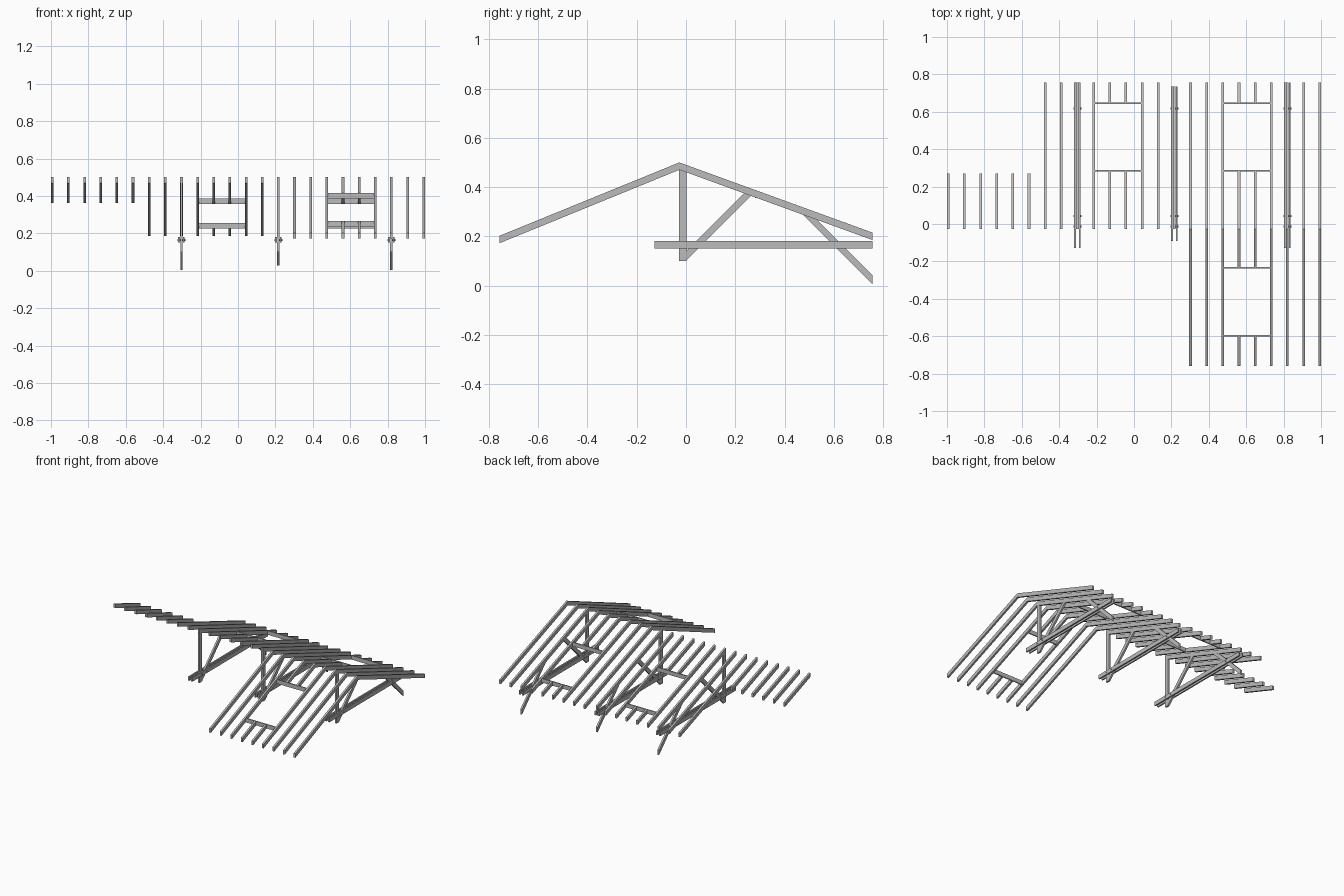
import bpy
import bmesh
import math

cube = bpy.data.objects.get("Cube")
if cube:
    bpy.data.objects.remove(cube, do_unlink=True)

timber = bpy.data.materials.new("timber grey")
timber.use_nodes = True
GREY = (0.5, 0.5, 0.5, 1)
timber.diffuse_color = GREY
timber.node_tree.nodes["Principled BSDF"].inputs["Base Color"].default_value = GREY

RIDGE_Y, RIDGE_Z, DEPTH = -0.027, 0.5, 0.03
BACK, FRONT = 0.757, -0.758
PITCH_BACK, PITCH_FRONT = 0.3635, 0.408
WIDTH = 0.014


def roof_top(y):
    """Height of the upper roof surface at depth y."""
    run = y - RIDGE_Y
    return RIDGE_Z - (PITCH_BACK * run if run > 0 else -PITCH_FRONT * run)


def roof_under(y):
    return roof_top(y) - DEPTH


def plank(name, profile, x, width):
    """Side profile in (y, z), extruded along x."""
    bm = bmesh.new()
    face = bm.faces.new([bm.verts.new((x - width / 2, y, z)) for y, z in profile])
    grown = bmesh.ops.extrude_face_region(bm, geom=[face])
    moved = [v for v in grown["geom"] if isinstance(v, bmesh.types.BMVert)]
    bmesh.ops.translate(bm, verts=moved, vec=(width, 0, 0))
    bmesh.ops.recalc_face_normals(bm, faces=bm.faces)
    mesh = bpy.data.meshes.new(name)
    bm.to_mesh(mesh)
    bm.free()
    mesh.materials.append(timber)
    obj = bpy.data.objects.new(name, mesh)
    bpy.context.collection.objects.link(obj)
    return obj


def rafter(name, x, y0, y1):
    plank(name, [(y0, roof_under(y0)), (y1, roof_under(y1)),
                 (y1, roof_top(y1)), (y0, roof_top(y0))], x, WIDTH)


# Rafter layout: a short run, a rear-only run, then a full gable run
COUNT, SHORT, GABLE = 24, 6, 15
xs = [-0.993 + i * 1.986 / (COUNT - 1) for i in range(COUNT)]
TRUSSES = {8: (-0.127, BACK), 14: (-0.09, 0.735), 21: (-0.127, BACK)}
REAR_GAP, FRONT_GAP = (0.285, 0.645), (-0.235, -0.598)
REAR_CUT, FRONT_CUT = (10, 11, 18, 19), (18, 19)

for i, x in enumerate(xs):
    end = 0.27 if i < SHORT else TRUSSES.get(i, (0, BACK))[1]
    if i in REAR_CUT:
        rafter("rear_upper_rafter", x, RIDGE_Y, REAR_GAP[0])
        rafter("rear_lower_rafter", x, REAR_GAP[1], end)
    else:
        rafter("rear_rafter", x, RIDGE_Y, end)
    if i >= GABLE:
        if i in FRONT_CUT:
            rafter("front_upper_rafter", x, RIDGE_Y, FRONT_GAP[0])
            rafter("front_lower_rafter", x, FRONT_GAP[1], FRONT)
        else:
            rafter("front_rafter", x, RIDGE_Y, FRONT)

# Headers trimming the roof openings
for left, right, gap in ((9, 12, REAR_GAP), (17, 20, REAR_GAP), (17, 20, FRONT_GAP)):
    for y in gap:
        z0, z1 = roof_under(y), roof_top(y)
        plank("opening_header",
              [(y - 0.004, z0), (y + 0.004, z0), (y + 0.004, z1), (y - 0.004, z1)],
              (xs[left] + xs[right]) / 2, xs[right] - xs[left] - WIDTH)


def meet_roof(offset, slope):
    """Depth where the line z = slope * y + offset reaches the rafter underside."""
    base = RIDGE_Z - DEPTH + PITCH_BACK * RIDGE_Y
    return (base - offset) / (slope + PITCH_BACK)


# Trusses: post, two diagonals, paired tie beams and bolts
for i, (start, end) in TRUSSES.items():
    x = xs[i]
    p0, p1 = -0.028, 0.003
    plank("king_post", [(p0, 0.1), (p1, 0.1), (p1, roof_under(p1)),
                        (RIDGE_Y, roof_under(RIDGE_Y)), (p0, roof_under(p0))], x, 0.013)

    a, b = meet_roof(0.1, 1), meet_roof(0.14, 1)
    plank("inner_brace", [(p1, p1 + 0.1), (a, a + 0.1), (b, b + 0.14),
                          (p1, p1 + 0.14)], x, 0.013)

    a, b = meet_roof(0.762, -1), meet_roof(0.8, -1)
    plank("outer_brace", [(end, 0.762 - end), (end, 0.8 - end),
                          (b, 0.8 - b), (a, 0.762 - a)], x, 0.013)

    for side in (-1, 1):
        plank("tie_beam", [(start, 0.15), (end, 0.15), (end, 0.18), (start, 0.18)],
              x + side * 0.0125, 0.01)
    for y in (-0.013, 0.042, 0.617):
        ring = [(y + 0.005 * math.cos(k * math.pi / 4),
                 0.165 + 0.005 * math.sin(k * math.pi / 4)) for k in range(8)]
        plank("bolt", ring, x, 0.044)
